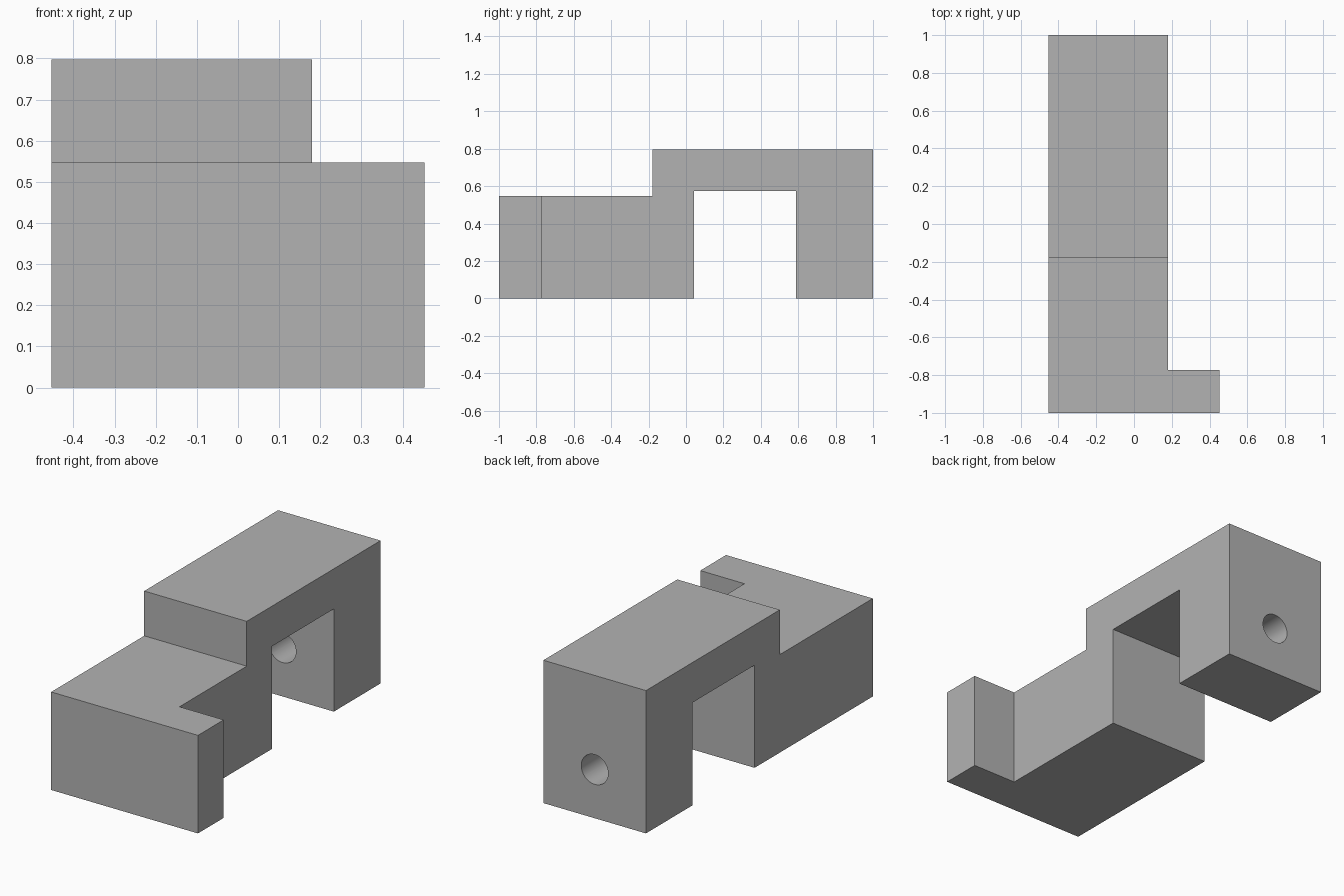
import bpy, bmesh, math
from mathutils import Matrix

cube = bpy.data.objects.get("Cube")
if cube:
    bpy.data.objects.remove(cube, do_unlink=True)

X_MIN, X_BODY, X_LIP = -0.453, 0.18, 0.453

grey = bpy.data.materials.new("plain grey")
grey.use_nodes = True
colour = (0.45, 0.45, 0.45, 1)
grey.diffuse_color = colour
grey.node_tree.nodes["Principled BSDF"].inputs["Base Color"].default_value = colour


def make_object(name, bm):
    bmesh.ops.recalc_face_normals(bm, faces=bm.faces)
    mesh = bpy.data.meshes.new(name)
    bm.to_mesh(mesh)
    bm.free()
    mesh.materials.append(grey)
    obj = bpy.data.objects.new(name, mesh)
    bpy.context.scene.collection.objects.link(obj)
    return obj


def extrude(name, points, depth):
    bm = bmesh.new()
    face = bm.faces.new([bm.verts.new(p) for p in points])
    result = bmesh.ops.extrude_face_region(bm, geom=[face])
    moved = [v for v in result["geom"] if isinstance(v, bmesh.types.BMVert)]
    bmesh.ops.translate(bm, verts=moved, vec=depth)
    return make_object(name, bm)


def cut(target, tool, operation):
    mod = target.modifiers.new(tool.name, "BOOLEAN")
    mod.object = tool
    mod.operation = operation
    mod.solver = "EXACT"
    bpy.context.view_layer.objects.active = target
    bpy.ops.object.modifier_apply(modifier=mod.name)
    bpy.data.objects.remove(tool, do_unlink=True)


# Front block: L-shaped plan with the side lip, raised to the step height
plan = [(X_MIN, -1), (X_LIP, -1), (X_LIP, -0.773), (X_BODY, -0.773),
        (X_BODY, -0.18), (X_MIN, -0.18)]
bracket = extrude("bracket", [(x, y, 0) for x, y in plan], (0, 0, 0.547))

# Raised bridge with a front leg and a rear leg
side = [(-0.18, 0), (0.042, 0), (0.042, 0.573), (0.588, 0.573), (0.588, 0),
        (1, 0), (1, 0.797), (-0.18, 0.797)]
bridge = extrude("bridge", [(X_MIN, y, z) for y, z in side], (X_BODY - X_MIN, 0, 0))
cut(bracket, bridge, "UNION")

# Round hole through the rear leg
bm = bmesh.new()
place = Matrix.Translation(((X_MIN + X_BODY) / 2, 0.8, 0.272)) @ Matrix.Rotation(math.pi / 2, 4, "X")
bmesh.ops.create_cone(bm, cap_ends=True, segments=48, radius1=0.083, radius2=0.083,
                      depth=0.6, matrix=place)
hole = make_object("hole_cutter", bm)
hole.hide_render = True
cut(bracket, hole, "DIFFERENCE")

# Flat sides, smooth hole wall
bpy.ops.object.select_all(action="DESELECT")
bracket.select_set(True)
bpy.context.view_layer.objects.active = bracket
bpy.ops.object.shade_smooth_by_angle(angle=math.radians(30))
